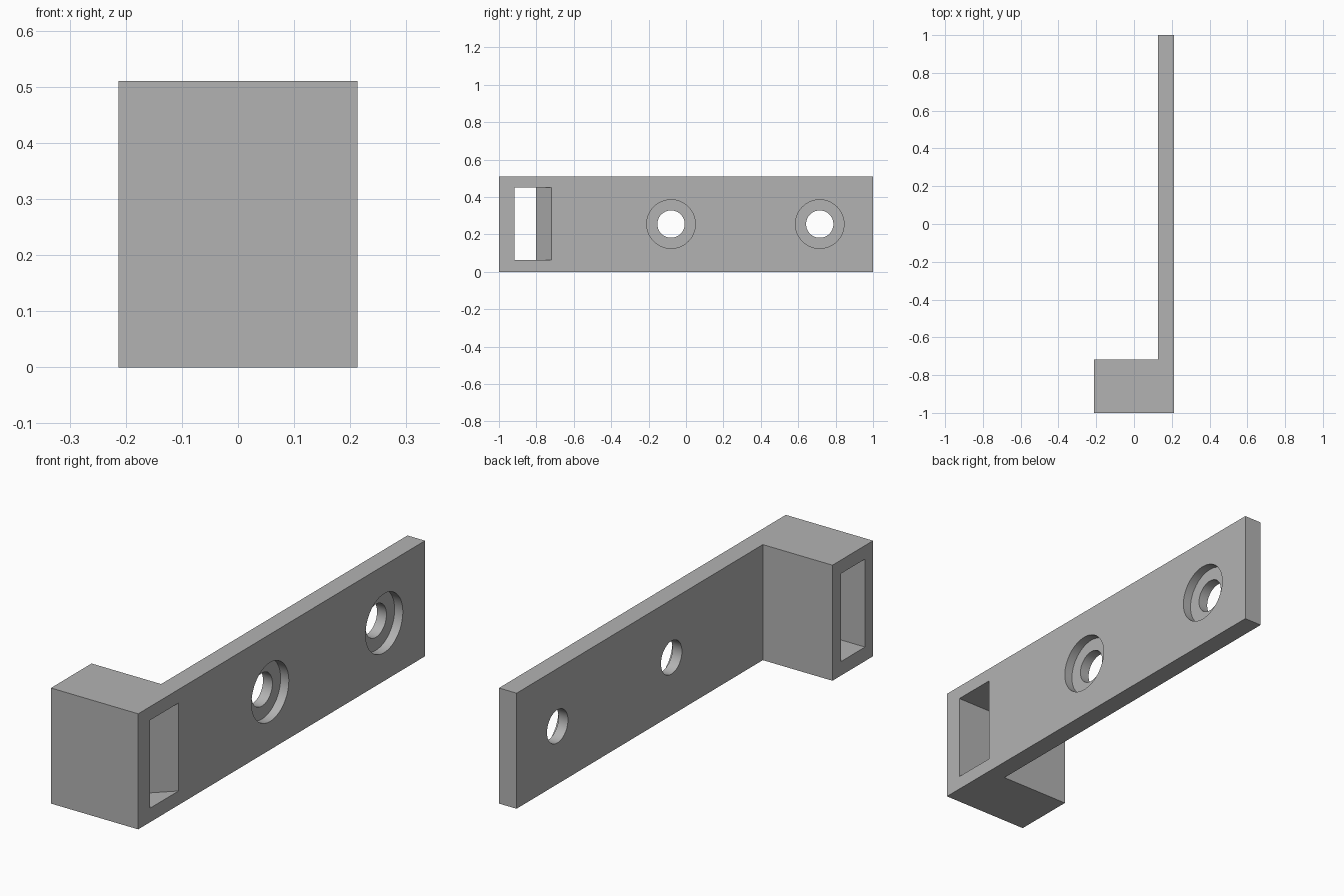
import bpy
import bmesh
import math
from mathutils import Matrix

cube = bpy.data.objects.get("Cube")
if cube:
    bpy.data.objects.remove(cube)

HEIGHT = 0.51
SIDE = 0.213      # half width
BACK = 0.127      # rear plane of the plate

grey = bpy.data.materials.new("grey_plastic")
grey.use_nodes = True
grey.diffuse_color = (0.45, 0.45, 0.45, 1)
grey.node_tree.nodes["Principled BSDF"].inputs["Base Color"].default_value = (0.45, 0.45, 0.45, 1)


def finish(name, bm):
    bmesh.ops.recalc_face_normals(bm, faces=bm.faces)
    mesh = bpy.data.meshes.new(name)
    bm.to_mesh(mesh)
    bm.free()
    mesh.materials.append(grey)
    obj = bpy.data.objects.new(name, mesh)
    bpy.context.collection.objects.link(obj)
    return obj


def prism(name, outline, z0, z1):
    """Extrude a plan outline between two heights."""
    bm = bmesh.new()
    face = bm.faces.new([bm.verts.new((x, y, z0)) for x, y in outline])
    top = bmesh.ops.extrude_face_region(bm, geom=[face])["geom"]
    verts = [v for v in top if isinstance(v, bmesh.types.BMVert)]
    bmesh.ops.translate(bm, verts=verts, vec=(0, 0, z1 - z0))
    return finish(name, bm)


def bore(name, y, radius, x0, x1):
    """Cylinder along x."""
    bm = bmesh.new()
    place = Matrix.Translation(((x0 + x1) / 2, y, HEIGHT / 2)) @ Matrix.Rotation(math.pi / 2, 4, "Y")
    bmesh.ops.create_cone(bm, cap_ends=True, segments=64, radius1=radius,
                          radius2=radius, depth=x1 - x0, matrix=place)
    return finish(name, bm)


# L-shaped body: long plate with a block at the front end
bracket = prism("bracket", [(-SIDE, -1), (SIDE, -1), (SIDE, 1), (BACK, 1),
                            (BACK, -0.717), (-SIDE, -0.717)], 0, HEIGHT)

# Slot through the block: wider at the rear, flared on the plate face
cutters = [prism("slot_cutter", [(-0.3, -0.944), (0, -0.944), (0, -0.917), (0.3, -0.917),
                                 (0.3, -0.719), (SIDE, -0.719), (BACK, -0.802),
                                 (0, -0.802), (0, -0.778), (-0.3, -0.778)], 0.062, 0.45)]

# Counterbored screw holes
for y in (-0.08, 0.715):
    cutters.append(bore("hole_cutter", y, 0.073, 0, 0.3))
    cutters.append(bore("counterbore_cutter", y, 0.13, SIDE - 0.04, 0.3))

bpy.context.view_layer.objects.active = bracket
for cutter in cutters:
    cutter.hide_render = True
    mod = bracket.modifiers.new("cut", "BOOLEAN")
    mod.operation = "DIFFERENCE"
    mod.solver = "EXACT"
    mod.object = cutter
    bpy.ops.object.modifier_apply(modifier=mod.name)
    bpy.data.objects.remove(cutter)

bpy.ops.object.select_all(action="DESELECT")
bracket.select_set(True)
bpy.ops.object.shade_smooth_by_angle(angle=math.radians(30))
